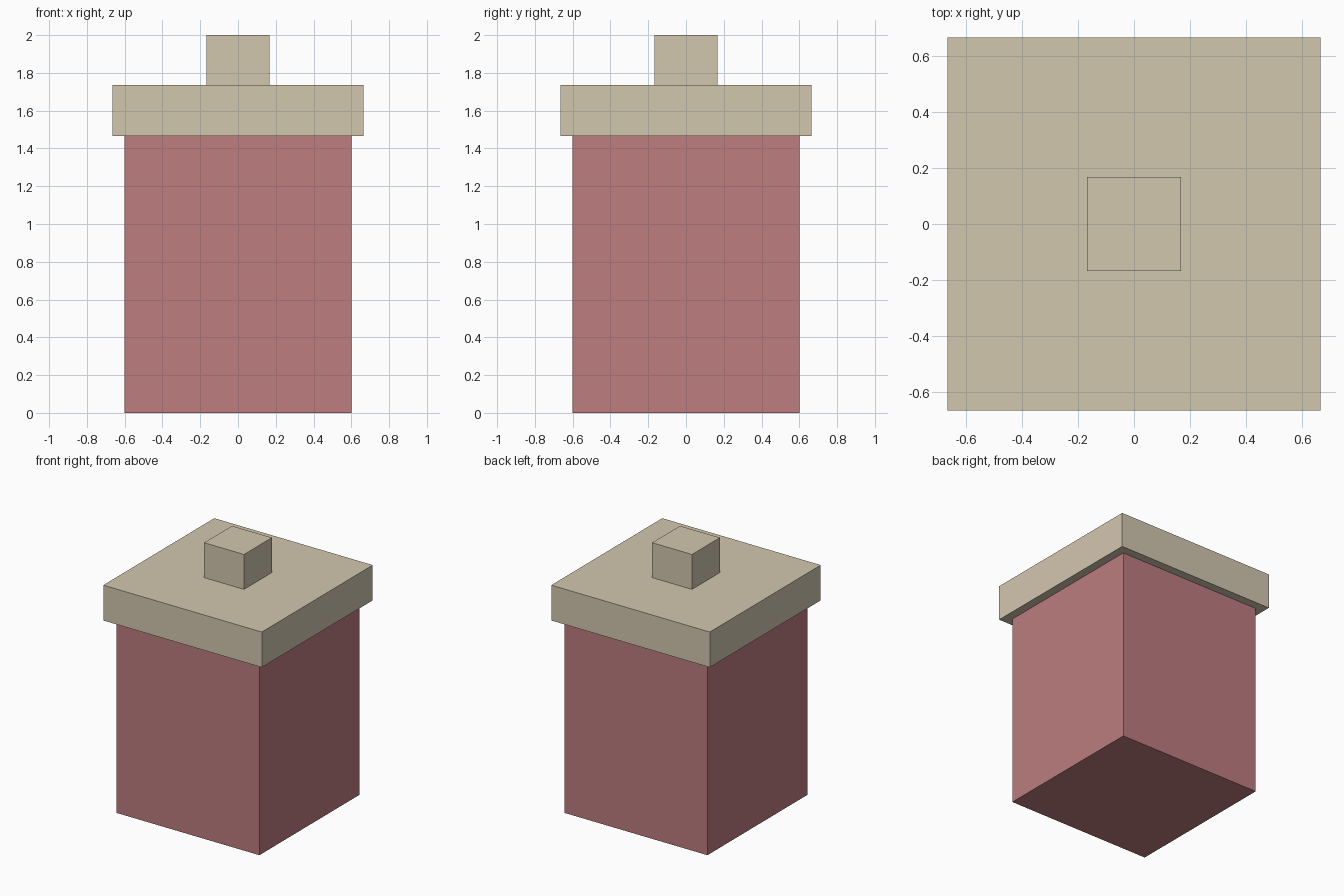
import bpy

if "Cube" in bpy.data.objects:
    bpy.data.objects.remove(bpy.data.objects["Cube"])


def material(name, color):
    mat = bpy.data.materials.new(name)
    mat.diffuse_color = (*color, 1.0)
    mat.use_nodes = True
    mat.node_tree.nodes["Principled BSDF"].inputs["Base Color"].default_value = mat.diffuse_color
    return mat


def box(name, half_width, z_bottom, z_top, mat):
    """Square box centred on the z axis."""
    bpy.ops.mesh.primitive_cube_add(size=1, location=(0, 0, (z_bottom + z_top) / 2))
    obj = bpy.context.object
    obj.name = name
    obj.scale = (2 * half_width, 2 * half_width, z_top - z_bottom)
    bpy.ops.object.transform_apply(location=False, rotation=False, scale=True)
    obj.data.materials.append(mat)
    return obj


red = material("dusty_red", (0.51, 0.205, 0.216))
cream = material("cream", (0.65, 0.57, 0.43))

# Jar body, overhanging lid and knob
box("jar_body", 0.6, 0.0, 1.467, red)
box("lid", 0.665, 1.467, 1.735, cream)
box("lid_knob", 0.167, 1.735, 2.0, cream)
